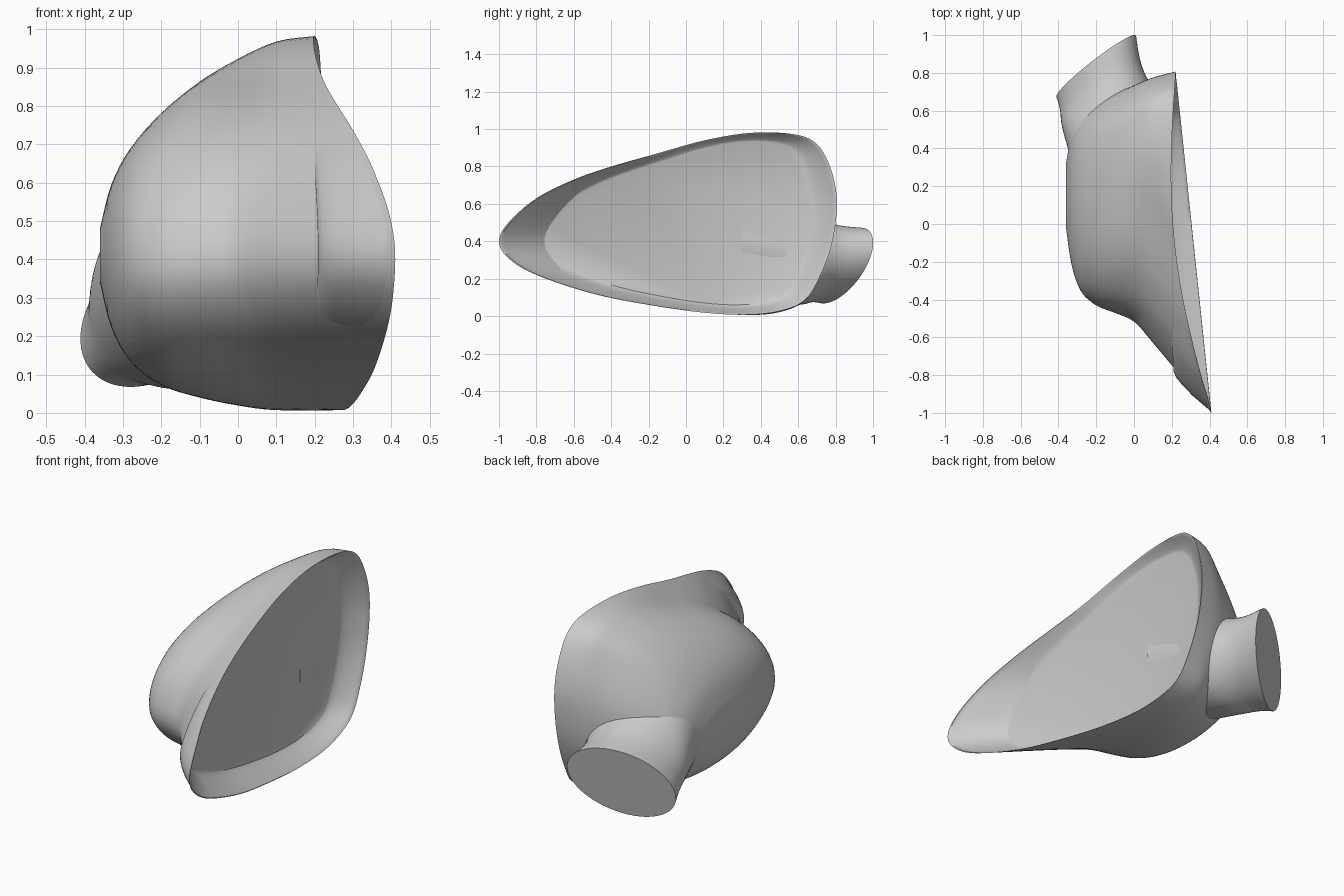
import bpy, bmesh, math
from mathutils import Vector

cube = bpy.data.objects.get("Cube")
if cube:
    bpy.data.objects.remove(cube, do_unlink=True)

grey = bpy.data.materials.new("plain grey")
grey.use_nodes = True
grey.diffuse_color = (0.6, 0.6, 0.6, 1)
grey.node_tree.nodes["Principled BSDF"].inputs["Base Color"].default_value = (0.6, 0.6, 0.6, 1)


def spline(p0, p1, p2, p3, t):
    """Catmull-Rom point between p1 and p2."""
    return 0.5 * (2 * p1 + (p2 - p0) * t + (2 * p0 - 5 * p1 + 4 * p2 - p3) * t * t
                  + (3 * p1 - p0 - 3 * p2 + p3) * t ** 3)


def smooth_loop(points, steps):
    n = len(points)
    return [spline(*(points[(i + k) % n] for k in (-1, 0, 1, 2)), s / steps)
            for i in range(n) for s in range(steps)]


def smooth_rings(rings, steps):
    """Add in-between rings along a loft."""
    last = len(rings) - 1
    result = []
    for i in range(last):
        four = [rings[min(max(i + k, 0), last)] for k in (-1, 0, 1, 2)]
        for s in range(steps):
            result.append([spline(*quad, s / steps) for quad in zip(*four)])
    return result + [rings[-1]]


def loft(name, rings):
    """Skin a list of equal rings and close both ends."""
    bm = bmesh.new()
    loops = [[bm.verts.new(p) for p in ring] for ring in rings]
    n = len(loops[0])
    for a, b in zip(loops, loops[1:]):
        for i in range(n):
            j = (i + 1) % n
            bm.faces.new((a[i], a[j], b[j], b[i]))
    bm.faces.new(loops[0])
    bm.faces.new(loops[-1])
    bmesh.ops.recalc_face_normals(bm, faces=bm.faces)
    mesh = bpy.data.meshes.new(name)
    bm.to_mesh(mesh)
    bm.free()
    mesh.materials.append(grey)
    obj = bpy.data.objects.new(name, mesh)
    bpy.context.collection.objects.link(obj)
    bpy.ops.object.select_all(action="DESELECT")
    obj.select_set(True)
    bpy.context.view_layer.objects.active = obj
    bpy.ops.object.shade_smooth_by_angle(angle=math.radians(42))
    return obj


# Rim outline as (y, z), starting at the front tip and going over the top
outline = [(-1, .4), (-.95, .5), (-.8, .63), (-.6, .73), (-.4, .8), (-.17, .865),
           (.1, .94), (.35, .98), (.58, .972), (.7, .92), (.77, .8), (.805, .65),
           (.8, .5), (.77, .35), (.71, .2), (.64, .09), (.53, .035), (.35, .008),
           (.1, .018), (-.2, .06), (-.5, .12), (-.8, .22), (-.95, .31)]
outline = smooth_loop([Vector((0, y, z)) for y, z in outline], 5)


def rim_x(y, z):
    dip = 0.1 * math.sin(math.pi * min(max((y + 1) / 1.8, 0), 1))
    return 0.22 + 0.105 * (0.81 - y) - dip * min(max((z - 0.3) / 0.3, 0), 1)


rim = [Vector((rim_x(p.y, p.z), p.y, p.z)) for p in outline]


def fitted(x, y0, y1, z0, z1, roundness):
    """Outline fitted into a box, blended toward an ellipse."""
    ring = []
    for p in outline:
        v = Vector(((p.y + 0.0975) / 0.9025, (p.z - 0.495) / 0.488))
        v = v.lerp(v.normalized(), roundness)
        ring.append(Vector((x, (y0 + y1) / 2 + v.x * (y1 - y0) / 2,
                            (z0 + z1) / 2 + v.y * (z1 - z0) / 2)))
    return ring


# Recessed face: flat floor, curved wall, lip
floor = fitted(0, -.78, .665, .06, .935, 0)
for p in floor:
    p.x = 0.14 + 0.05 * (0.6 - p.y)


def wall(inward, drop):
    return [Vector((r.x + (f.x - r.x) * drop, *r.lerp(f, inward).yz)) for r, f in zip(rim, floor)]


dish = [floor, wall(.85, .93), wall(.65, .75), wall(.4, .48), wall(.15, .16), wall(.04, .01)]

# Domed shell: x, y range, z range, roundness
levels = [(.1, -.63, .775, .003, .975, .1), (0, -.52, .735, .01, .94, .3),
          (-.1, -.475, .69, .03, .885, .5), (-.2, -.435, .63, .065, .8, .65),
          (-.28, -.36, .56, .13, .7, .8), (-.33, -.22, .47, .22, .6, .9),
          (-.36, -.02, .32, .34, .48, 1)]
shell = smooth_rings([rim] + [fitted(*level) for level in levels], 4)
loft("shell", dish + shell)


# Short nozzle with a slanted flat end, flaring into the shell
def oval(centre, u, v, count=64):
    angles = [math.tau * i / count for i in range(count)]
    return [Vector(centre) + Vector(u) * math.cos(a) + Vector(v) * math.sin(a) for a in angles]


nozzle = [oval((-.2, .835, .27), (.205, .145, .03), (.05, .08, .2)),
          oval((-.175, .72, .285), (.215, .11, .015), (.03, .04, .21)),
          oval((-.125, .57, .32), (.255, .06, 0), (0, 0, .26)),
          oval((-.08, .3, .4), (.24, 0, 0), (0, 0, .3))]
loft("nozzle", smooth_rings(nozzle, 6))
